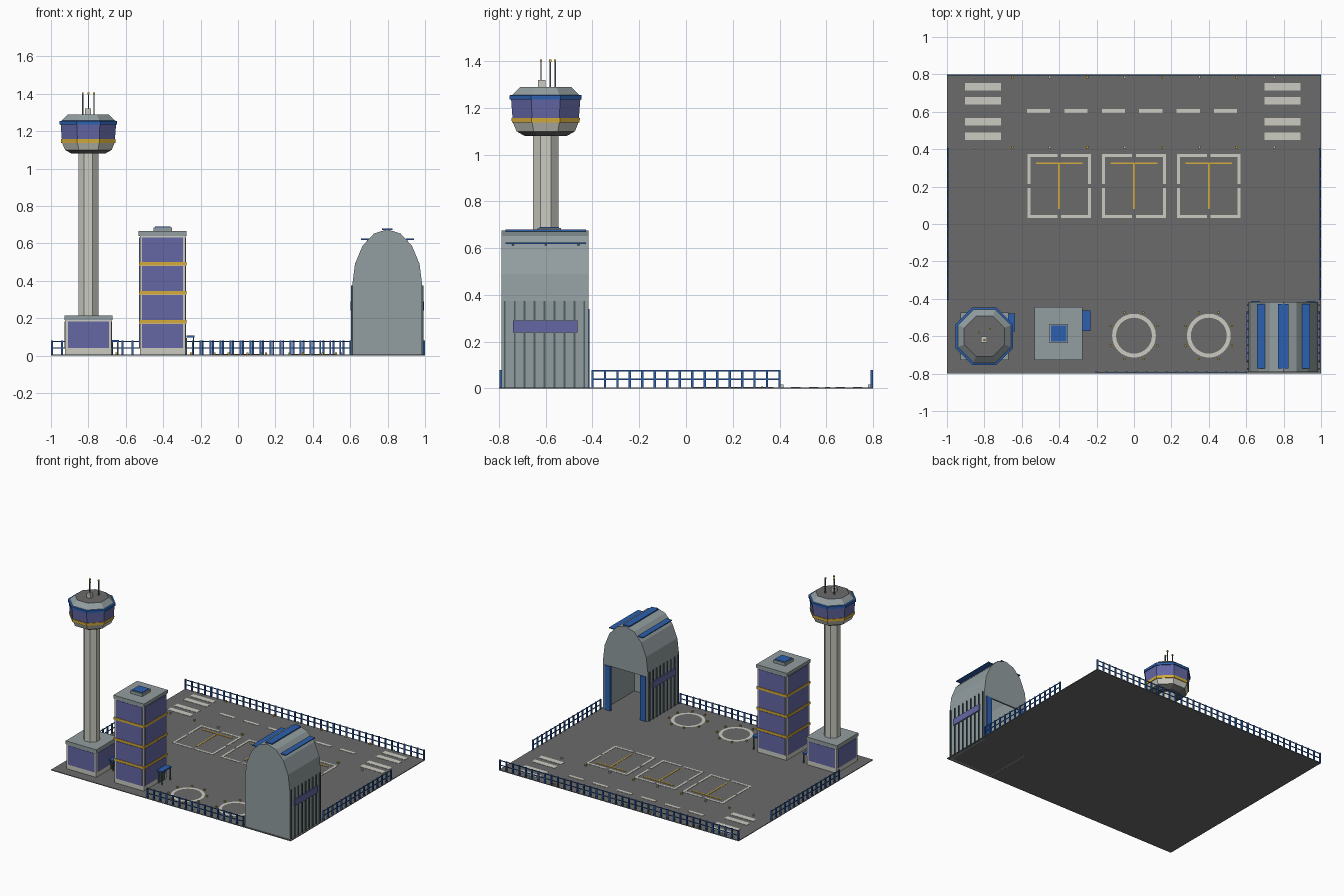
import bpy, bmesh, math

if "Cube" in bpy.data.objects:
    bpy.data.objects.remove(bpy.data.objects["Cube"])

def mat(name, r, g, b):
    m = bpy.data.materials.new(name)
    m.diffuse_color = (r, g, b, 1)
    m.use_nodes = True
    m.node_tree.nodes["Principled BSDF"].inputs["Base Color"].default_value = m.diffuse_color
    return m

ASPHALT = mat("asphalt", .145, .145, .145)
CONCRETE = mat("pale concrete", .60, .60, .54)
GREY = mat("panel grey", .29, .34, .35)
DARK = mat("dark steel", .075, .115, .125)
BLUE = mat("trim blue", .025, .115, .42)
GLASS = mat("window glass", .125, .135, .37)
GOLD = mat("gold", .66, .41, .04)

def finish(name, bm, mats):
    bmesh.ops.recalc_face_normals(bm, faces=bm.faces)
    me = bpy.data.meshes.new(name)
    bm.to_mesh(me)
    bm.free()
    for m in mats:
        me.materials.append(m)
    ob = bpy.data.objects.new(name, me)
    bpy.context.collection.objects.link(ob)
    return ob

def boxes(name, m, *spans):
    """One object from boxes given as (x0, x1, y0, y1, z0, z1)."""
    bm = bmesh.new()
    for x0, x1, y0, y1, z0, z1 in spans:
        vs = bmesh.ops.create_cube(bm, size=1)["verts"]
        for v in vs:
            v.co = ((x0 + x1) / 2 + v.co.x * (x1 - x0),
                    (y0 + y1) / 2 + v.co.y * (y1 - y0),
                    (z0 + z1) / 2 + v.co.z * (z1 - z0))
    return finish(name, bm, [m])

def block(cx, cy, hx, hy, z0, z1):
    return (cx - hx, cx + hx, cy - hy, cy + hy, z0, z1)

def octagon_stack(name, cx, cy, profile, bands, mats):
    """Eight-sided lathe; profile of (flat half width, z), one band index per side strip, then the top."""
    bm = bmesh.new()
    rings = []
    for a, z in profile:
        r = a / math.cos(math.pi / 8)
        rings.append([bm.verts.new((cx + r * math.cos((i + .5) * math.pi / 4),
                                    cy + r * math.sin((i + .5) * math.pi / 4), z)) for i in range(8)])
    for k, idx in enumerate(bands[:-1]):
        for i in range(8):
            j = (i + 1) % 8
            bm.faces.new((rings[k][i], rings[k][j], rings[k + 1][j], rings[k + 1][i])).material_index = idx
    bm.faces.new(rings[0])
    bm.faces.new(rings[-1]).material_index = bands[-1]
    return finish(name, bm, mats)

def extrude_y(name, pts, y0, y1, m):
    bm = bmesh.new()
    f = bm.faces.new([bm.verts.new((x, y0, z)) for x, z in pts])
    new = bmesh.ops.extrude_face_region(bm, geom=[f])["geom"]
    for v in new:
        if isinstance(v, bmesh.types.BMVert):
            v.co.y = y1
    return finish(name, bm, [m])

# --- Ground and painted markings ---
G = .005
P = G + .002
boxes("ground", ASPHALT, (-1, 1, -.8, .8, 0, G))
boxes("runway_threshold_bars", CONCRETE,
      *[block(x, y, .096, .02, G, P) for x in (-.807, .795) for y in (.735, .66, .546, .47)])
boxes("runway_dashes", CONCRETE, *[block(-.51 + .2 * i, .605, .062, .011, G, P) for i in range(6)])

outline, tees = [], []
for cx in (-.4, 0, .4):
    for s in (-1, 1):
        for t in (-1, 1):
            outline.append(block(cx + t * .09, .203 + s * .164, .08, .008, G, P))
            outline.append(block(cx + s * .162, .203 + t * .09, .008, .08, G, P))
    tees.append(block(cx, .325, .125, .005, G, P + .001))
    tees.append(block(cx, .2, .005, .12, G, P))
boxes("stand_outlines", CONCRETE, *outline)
boxes("stand_lead_lines", GOLD, *tees)

# --- Round landing pads with edge lights ---
pad_lights = []
for n, cx in enumerate((0, .4)):
    bm = bmesh.new()
    rings = [[bm.verts.new((cx + r * math.cos(i * math.pi / 16), -.597 + r * math.sin(i * math.pi / 16), P))
              for i in range(32)] for r in (.096, .117)]
    for i in range(32):
        j = (i + 1) % 32
        bm.faces.new((rings[0][i], rings[1][i], rings[1][j], rings[0][j]))
    bmesh.ops.solidify(bm, geom=bm.faces[:], thickness=.002)
    finish(f"landing_ring_{n}", bm, [CONCRETE])
    for i in range(8):
        a = (i + .5) * math.pi / 4
        pad_lights.append(block(cx + .135 * math.cos(a), -.597 + .135 * math.sin(a), .005, .005, G, .016))
boxes("pad_lights", GOLD, *pad_lights)

# --- Runway edge lights, alternating colours ---
for name, m, x0, count in (("runway_lights_gold", GOLD, -.65, 4), ("runway_lights_pale", CONCRETE, -.85, 5)):
    boxes(name, m, *[block(x0 + .4 * i, y, .006, .006, G, .016) for i in range(count) for y in (.41, .785)])

# --- Perimeter fences ---
def fence(name, x0, y0, x1, y1):
    n = round(math.hypot(x1 - x0, y1 - y0) / .0533)
    parts = [block(x0 + (x1 - x0) * i / n, y0 + (y1 - y0) * i / n, .005, .005, 0, .08) for i in range(n + 1)]
    for z in (.04, .075):
        parts.append((x0 - .002, x1 + .002, y0 - .002, y1 + .002, z - .003, z + .003))
    boxes(name, BLUE, *parts)

fence("back_fence", -.995, .795, .995, .795)
fence("front_fence", -.2, -.793, .6, -.793)
fence("left_fence", -.995, -.4, -.995, .4)
fence("right_fence", .995, -.4, .995, .4)

# --- Shared door canopy on two posts ---
def canopy(name, x0, x1, y0, y1, z):
    boxes(name, BLUE, (x0, x1, y0, y1, z - .01, z))
    boxes(name + "_posts", DARK, *[block(x1 - .006, y, .003, .003, 0, z - .01) for y in (y0 + .006, y1 - .006)])
    boxes(name + "_door", DARK, (x0 - .006, x0 + .004, y0 + .02, y1 - .02, G, z - .015))

# --- Control tower ---
TX, TY = -.8, -.6
boxes("tower_base", CONCRETE, block(TX, TY, .124, .124, 0, .19))
boxes("tower_base_roof", GREY, block(TX, TY, .128, .128, .19, .215))
boxes("tower_base_windows", GLASS, block(TX, TY, .127, .11, .04, .183), block(TX, TY, .11, .127, .04, .183))
canopy("tower_canopy", -.675, -.637, -.575, -.478, .083)
octagon_stack("tower_shaft", TX, TY, [(.054, .21), (.054, 1.09)], [0, 0], [CONCRETE])
octagon_stack("tower_cab", TX, TY,
              [(.09, 1.08), (.125, 1.1), (.14, 1.137), (.145, 1.137), (.146, 1.157), (.142, 1.157),
               (.148, 1.236), (.154, 1.236), (.154, 1.254), (.142, 1.256), (.108, 1.29)],
              [0, 1, 2, 2, 2, 3, 4, 4, 4, 5, 0], [ASPHALT, CONCRETE, GOLD, GLASS, BLUE, GREY])
boxes("tower_roof_unit", CONCRETE, block(TX - .003, -.618, .016, .016, 1.29, 1.32))
masts = [(-.83, -.58), (-.80, -.62), (-.77, -.56)]
boxes("antennas", DARK, *[block(x, y, .003, .003, 1.28, 1.4) for x, y in masts])
boxes("antenna_tips", GOLD, *[block(x, y, .005, .005, 1.397, 1.407) for x, y in masts])

# --- Terminal block ---
BX, BY = -.403, -.585
boxes("terminal_body", CONCRETE, block(BX, BY, .122, .135, 0, .64))
boxes("terminal_roof", GREY, block(BX, BY, .128, .141, .64, .665))
levels = [(.04, .168), (.19, .323), (.345, .48), (.5, .632)]
boxes("terminal_windows", GLASS, *[s for a, b in levels for s in
                                  (block(BX, BY, .125, .122, a, b), block(BX, BY, .11, .138, a, b))])
boxes("terminal_floor_bands", GOLD, *[block(BX, BY, .127, .14, z - .009, z + .009) for z in (.18, .335, .49)])
boxes("roof_unit", GREY, block(BX, BY, .049, .05, .665, .686))
boxes("roof_unit_panel", BLUE, block(BX, BY, .041, .042, .686, .69))
canopy("terminal_canopy", -.276, -.232, -.573, -.462, .108)

# --- Hangar ---
HX, W, SPRING = .798, .187, .375

def arch(inset=0):
    w, h = W - inset, .3 - inset
    return [(HX + w * math.cos(i * math.pi / 8), SPRING + h * math.sin(i * math.pi / 8)) for i in range(9)]

outer, inner = arch(), arch(.012)
R, L, RI, LI = HX + W, HX - W, HX + W - .012, HX - W + .012
extrude_y("hangar_shell", [(R, 0)] + outer + [(L, 0), (LI, 0)] + inner[::-1] + [(RI, 0)], -.775, -.43, GREY)
extrude_y("hangar_front_wall", [(R, 0)] + outer + [(L, 0)], -.79, -.775, GREY)
o = .165
extrude_y("hangar_door_wall", [(R, 0)] + outer + [(L, 0), (HX - o, 0), (HX - o, .34), (HX + o, .34), (HX + o, 0)],
          -.43, -.418, GREY)
boxes("hangar_doors", BLUE, *[block(HX + s * .148, -.42, .024, .008, G, .34) for s in (-1, 1)])
boxes("hangar_ribs", DARK, *[block(HX + s * W, -.775 + .0425 * i, .006, .004, 0, SPRING)
                             for s in (-1, 1) for i in range(9)])
boxes("hangar_side_windows", GLASS, *[block(HX + s * (W + .002), -.603, .007, .138, .24, .29) for s in (-1, 1)])
boxes("hangar_roof_panels", BLUE,
      block(HX - .118, -.6, .022, .173, .619, .625), block(HX + .122, -.6, .022, .173, .619, .625),
      block(HX, -.6, .028, .173, .672, .68))
# Roof panel brackets
boxes("roof_panel_brackets", DARK, *[block(HX + s * .105, y, .004, .004, .59, .62)
                                     for s in (-1, 1) for y in (-.74, -.6, -.46)])
